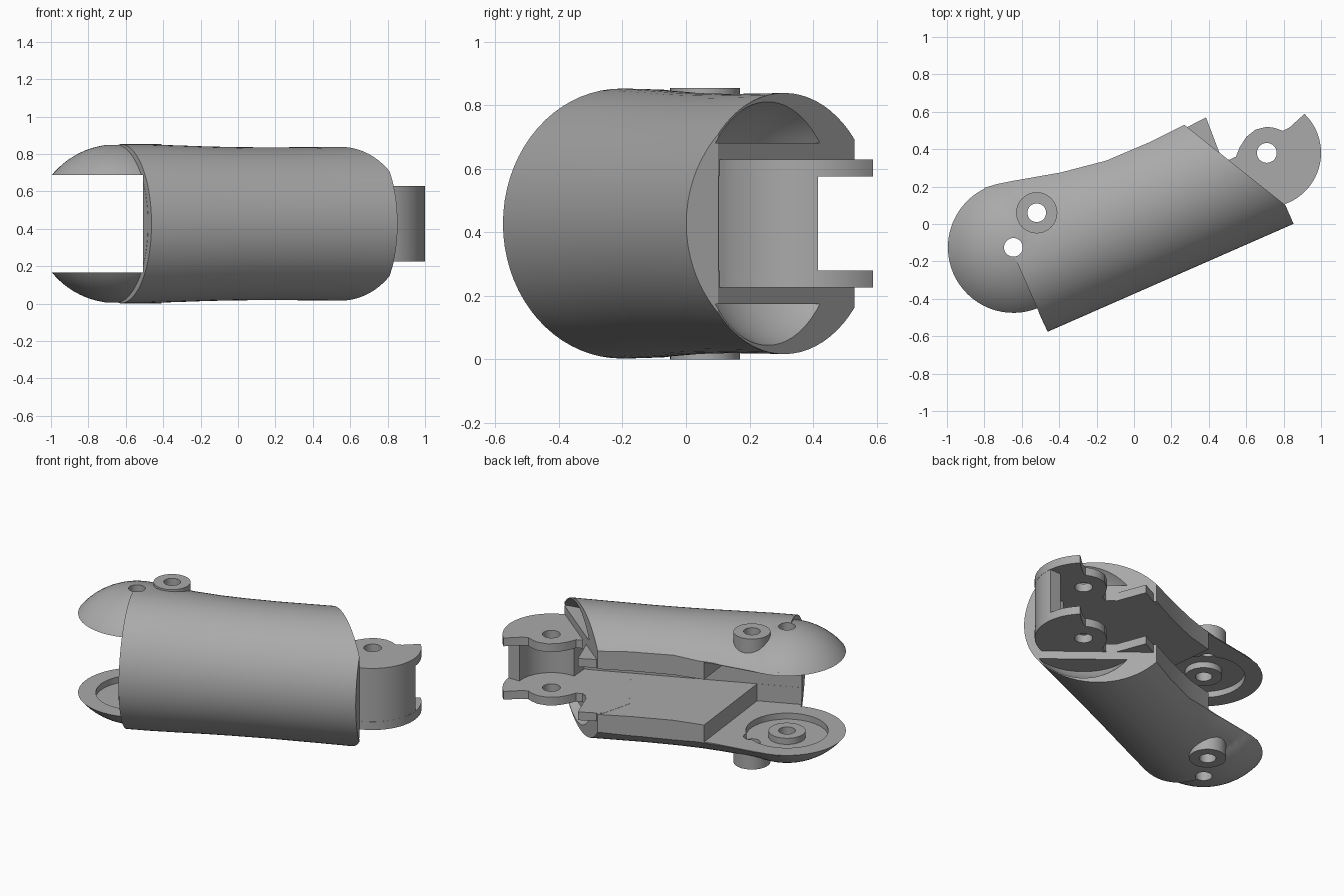
import bpy, bmesh, math
from mathutils import Vector, Matrix

cube = bpy.data.objects.get("Cube")
if cube:
    bpy.data.objects.remove(cube, do_unlink=True)

TILT = math.radians(23.7)      # direction of the long axis seen from above
MID = 0.4275                   # height of the mirror plane
C, S = math.cos(TILT), math.sin(TILT)

grey = bpy.data.materials.new("plain grey")
grey.use_nodes = True
COL = (0.4, 0.4, 0.4, 1)
grey.diffuse_color = COL
grey.node_tree.nodes["Principled BSDF"].inputs["Base Color"].default_value = COL


def axis(x, y):
    """Plan position to coordinates along and across the long axis."""
    return (C * x + S * y, -S * x + C * y)


EAR = axis(-0.645, -0.125)
BOSS = axis(-0.52, 0.06)
PIVOT = axis(0.71, 0.38)


def new_object(name, bm):
    bmesh.ops.recalc_face_normals(bm, faces=bm.faces)
    mesh = bpy.data.meshes.new(name)
    bm.to_mesh(mesh)
    bm.free()
    ob = bpy.data.objects.new(name, mesh)
    bpy.context.collection.objects.link(ob)
    mesh.materials.append(grey)
    return ob


def prism(name, pts, z0, z1):
    bm = bmesh.new()
    face = bm.faces.new([bm.verts.new((u, v, z0)) for u, v in pts])
    top = bmesh.ops.extrude_face_region(bm, geom=[face])["geom"]
    bmesh.ops.translate(bm, vec=(0, 0, z1 - z0),
                        verts=[g for g in top if isinstance(g, bmesh.types.BMVert)])
    return new_object(name, bm)


def circle(c, r, n=48, a0=0, a1=360):
    full = a1 - a0 == 360
    steps = n if full else n - 1
    return [(c[0] + r * math.cos(math.radians(a0 + (a1 - a0) * i / steps)),
             c[1] + r * math.sin(math.radians(a0 + (a1 - a0) * i / steps))) for i in range(n)]


def ellipsoid(name, c, r, h):
    bm = bmesh.new()
    bmesh.ops.create_uvsphere(bm, u_segments=64, v_segments=40, radius=1)
    bm.transform(Matrix.Translation((c[0], c[1], 0)) @ Matrix.Diagonal((r, r, h, 1)))
    return new_object(name, bm)


def combine(ob, tool, op):
    mod = ob.modifiers.new(op, "BOOLEAN")
    mod.operation, mod.object, mod.solver = op, tool, "EXACT"
    bpy.ops.object.select_all(action="DESELECT")
    bpy.context.view_layer.objects.active = ob
    ob.select_set(True)
    bpy.ops.object.modifier_apply(modifier=mod.name)
    bpy.data.objects.remove(tool, do_unlink=True)


def both(fn, z0, z1):
    """Run a builder for the upper half and its mirror."""
    fn(z0, z1)
    fn(-z1, -z0)


# Rounded shell: sections along the axis, rounder in front, waisted in the middle
bm = bmesh.new()
rings = []
for u, height, back in [(-.655, .425, .55), (-.5, .424, .52), (-.3, .418, .46), (-.15, .413, .43),
                        (0, .41, .415), (.2, .408, .41), (.5, .41, .41), (.8, .413, .41)]:
    ring = []
    for i in range(72):
        a = 2 * math.pi * i / 72
        depth = back if math.cos(a) > 0 else 0.407
        ring.append(bm.verts.new((u, 0.065 + depth * math.cos(a), height * math.sin(a))))
    rings.append(ring)
for r0, r1 in zip(rings, rings[1:]):
    for i in range(72):
        j = (i + 1) % 72
        bm.faces.new((r0[i], r0[j], r1[j], r1[i]))
bm.faces.new(rings[0])
bm.faces.new(rings[-1])
body = new_object("finger_shell", bm)

# Domed ears at one end, then trim to the plan outline with its slanted end
combine(body, ellipsoid("dome", EAR, 0.443, 0.425), "UNION")
outline = [(-1.3, -.6), (-1.3, .7), (-.72, .7), (-.64, .502), (-.503, .472), (-.25, .41),
           (0, .37), (.25, .367), (.46, .377), (.782, -.234), (.78, -.6)]
combine(body, prism("trim", outline, -0.6, 0.6), "INTERSECT")

# Raised bosses on the outside of the ears
both(lambda a, b: combine(body, prism("boss", circle(BOSS, 0.11), a, b), "UNION"), 0.3, MID)

# Wide slot between the ears and narrow slot along the body
wide = [(-1.4, -.9), (-.656, -.9), (-.656, -.23), (-.385, -.23), (-.065, .8), (-1.4, .8)]
combine(body, prism("wide_slot", wide, -0.26, 0.26), "DIFFERENCE")
narrow = [(-.9, -.231), (.95, -.231), (.95, .8), (-.9, .8)]
combine(body, prism("narrow_slot", narrow, -0.149, 0.149), "DIFFERENCE")


# Domed clearance pockets at the slanted end
def pocket(a, b):
    tool = ellipsoid("pocket", PIVOT, 0.385, 0.42)
    combine(tool, prism("slab", circle(PIVOT, 0.6), a, b), "INTERSECT")
    combine(body, tool, "DIFFERENCE")


both(pocket, 0.254, 0.6)


# Ring recess on the inner face of each ear
def ear_recess(a, b):
    tool = prism("recess", circle(EAR, 0.245, 64), a, b)
    combine(tool, prism("hub", circle(EAR, 0.11), a - 0.1, b + 0.1), "DIFFERENCE")
    combine(body, tool, "DIFFERENCE")


both(ear_recess, 0.2, 0.3)

# Pin holes
for centre in (EAR, BOSS):
    combine(body, prism("pin", circle(centre, 0.05, 32), -0.7, 0.7), "DIFFERENCE")

# Hinge tabs with a hooked outline
hook = [(.2, .3), (.25, .5), (.385, .57), (.455, .385), (.475, .355), (.51, .343), (.545, .36),
        (.565, .41), (.6, .465), (.65, .505), (.71, .52), (.755, .513), (.795, .498), (.83, .515)]
arc = circle((0.71, 0.38), 0.29, 28, 46, -70)
tab_plan = [axis(*p) for p in hook + arc + [(.7, .05), (.4, 0)]]
parts = [body]
for name, z0, z1 in (("upper_tab", .148, .202), ("lower_tab", -.202, -.148)):
    tab = prism(name, tab_plan, z0, z1)
    combine(tab, prism("pin", circle(PIVOT, 0.053, 32), -0.5, 0.5), "DIFFERENCE")
    parts.append(tab)

# Curved wall joining the tabs
wall = circle((0.71, 0.38), 0.289, 24, -71, 7) + circle((0.71, 0.38), 0.21, 20, 9, -95) + [(.7, .05)]
parts.append(prism("knuckle_wall", [axis(*p) for p in wall], -0.2, 0.2))

# Place everything and shade
bpy.ops.object.select_all(action="DESELECT")
for ob in parts:
    ob.rotation_euler = (0, 0, TILT)
    ob.location = (0, 0, MID)
    ob.select_set(True)
bpy.context.view_layer.objects.active = body
bpy.ops.object.shade_smooth_by_angle(angle=math.radians(25))
